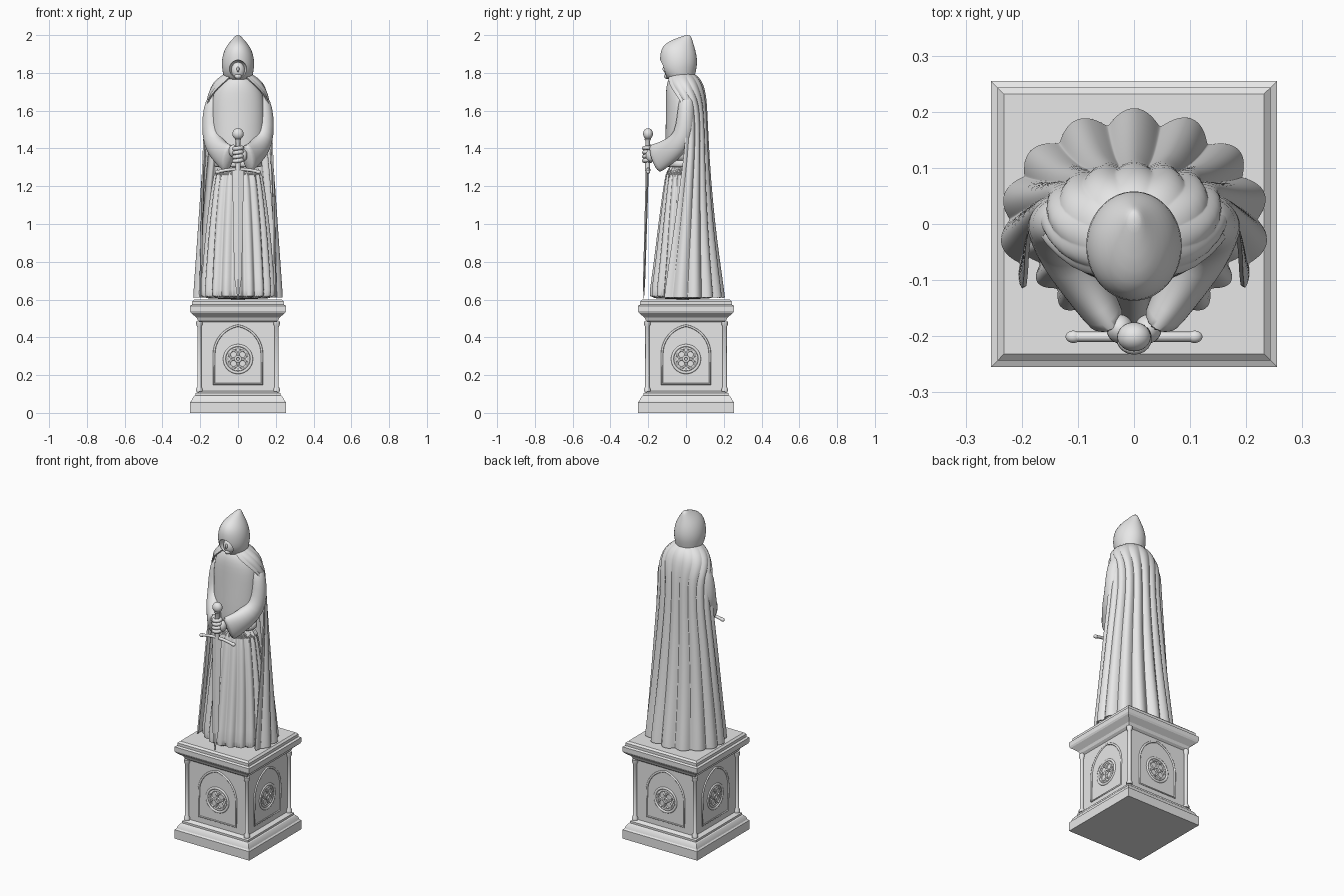
import bpy, math
from math import sin, cos, pi, radians
from mathutils import Vector, Matrix

if "Cube" in bpy.data.objects:
    bpy.data.objects.remove(bpy.data.objects["Cube"])

stone = bpy.data.materials.new("pale_stone")
stone.use_nodes = True
GREY = (0.8, 0.8, 0.8, 1)
stone.diffuse_color = GREY
stone.node_tree.nodes["Principled BSDF"].inputs["Base Color"].default_value = GREY


def pick(ob):
    bpy.ops.object.select_all(action='DESELECT')
    ob.select_set(True)
    bpy.context.view_layer.objects.active = ob


def apply(ob, kind, **settings):
    mod = ob.modifiers.new(kind.lower(), kind)
    for key, value in settings.items():
        setattr(mod, key, value)
    pick(ob)
    bpy.ops.object.modifier_apply(modifier=mod.name)


def finish(ob, angle=50):
    ob.data.materials.clear()
    ob.data.materials.append(stone)
    pick(ob)
    bpy.ops.object.shade_smooth_by_angle(angle=radians(angle))
    return ob


def new_object(name, mesh):
    ob = bpy.data.objects.new(name, mesh)
    bpy.context.collection.objects.link(ob)
    return ob


def loft(name, rings, closed=True, sub=0, thick=0, angle=50):
    """Skin a list of rings that all have the same number of points."""
    n = len(rings[0])
    verts = [tuple(p) for ring in rings for p in ring]
    faces = [(r * n + i, r * n + (i + 1) % n, (r + 1) * n + (i + 1) % n, (r + 1) * n + i)
             for r in range(len(rings) - 1) for i in range(n if closed else n - 1)]
    if closed:
        faces += [tuple(reversed(range(n))), tuple(range(len(verts) - n, len(verts)))]
    mesh = bpy.data.meshes.new(name)
    mesh.from_pydata(verts, [], faces)
    ob = new_object(name, mesh)
    if sub:
        apply(ob, 'SUBSURF', levels=sub)
    if thick:
        apply(ob, 'SOLIDIFY', thickness=thick, offset=0)
    return finish(ob, angle)


def ellipse(z, rx, yc, ry, amp=0, n=24, x=0, folds=18):
    """Horizontal ring, with scalloped folds when amp is set."""
    ring = []
    for i in range(n):
        a = 2 * pi * i / n
        f = amp * (2 * abs(cos(folds * a / 2)) - 1.2)
        ring.append((x + (rx + f) * sin(a), yc - (ry + f) * cos(a), z))
    return [p for p in ring]


def square(h, z):
    return [(-h, -h, z), (h, -h, z), (h, h, z), (-h, h, z)]


def ball(name, loc, radii):
    bpy.ops.mesh.primitive_uv_sphere_add(segments=24, ring_count=14, location=loc)
    ob = bpy.context.object
    ob.name, ob.scale = name, radii
    bpy.ops.object.transform_apply(location=False, rotation=False)
    return finish(ob)


def tube(name, points, r, cyclic=True):
    curve = bpy.data.curves.new(name, 'CURVE')
    curve.dimensions, curve.bevel_depth, curve.bevel_resolution = '3D', r, 2
    curve.use_fill_caps = True
    line = curve.splines.new('POLY')
    line.points.add(len(points) - 1)
    for p, co in zip(line.points, points):
        p.co = (*co, 1)
    line.use_cyclic_u = cyclic
    temp = new_object(name + "_path", curve)
    bpy.context.view_layer.update()
    mesh = bpy.data.meshes.new_from_object(temp.evaluated_get(bpy.context.evaluated_depsgraph_get()))
    bpy.data.objects.remove(temp)
    return finish(new_object(name, mesh))


def cut(ob, cutter):
    apply(ob, 'BOOLEAN', operation='DIFFERENCE', object=cutter, solver='EXACT')
    bpy.data.objects.remove(cutter)
    finish(ob, 35)


# Pedestal mouldings
loft("plinth", [square(*p) for p in [(.255, 0), (.255, .055), (.247, .062), (.243, .075),
     (.232, .09), (.225, .093), (.225, .105), (.2, .115)]], angle=20)
loft("cornice", [square(*p) for p in [(.2, .48), (.213, .49), (.22, .505), (.25, .53),
     (.255, .54), (.255, .567), (.243, .573), (.243, .59), (.232, .6)]], angle=20)
body = loft("pedestal_body", [square(.2, .1), square(.2, .495)], angle=20)


# Gothic panels on the four sides
def arch(w, base, spring, rise, y):
    c = (rise * rise - w * w) / (2 * w)
    top = math.asin(rise / (w + c))
    right = [((w + c) * cos(top * i / 10) - c, y, spring + (w + c) * sin(top * i / 10)) for i in range(11)]
    left = [(-x, y, z) for x, _, z in reversed(right[:-1])]
    return [(-w, y, base), (w, y, base)] + right + left


def circle(cx, cz, r, y, n=28):
    return [(cx + r * cos(2 * pi * i / n), y, cz + r * sin(2 * pi * i / n)) for i in range(n)]


ROSE = .285
for k, side in enumerate(("front", "left", "back", "right")):
    turn = Matrix.Rotation(k * pi / 2, 4, 'Z')
    cutter = loft("panel_cutter", [arch(.12, .16, .31, .145, y) for y in (-.25, -.19)])
    cutter.data.transform(turn)
    cutter.hide_render = True
    bpy.context.view_layer.update()
    cut(body, cutter)
    parts = [tube(side + "_arch_frame", arch(.127, .153, .31, .152, -.2), .006),
             tube(side + "_arch_inner_frame", arch(.106, .174, .31, .127, -.19), .004),
             tube(side + "_rose_rim", circle(0, ROSE, .072, -.198), .008),
             tube(side + "_rose_inner_rim", circle(0, ROSE, .058, -.198), .006),
             tube(side + "_rose_centre", circle(0, ROSE, .014, -.2), .006)]
    for j in range(4):
        a = j * pi / 2 + pi / 4
        parts.append(tube(side + "_rose_petal", circle(.033 * cos(a), ROSE + .033 * sin(a), .021, -.2), .005))
    for part in parts:
        part.data.transform(turn)

# Corner colonnettes
for sx in (-1, 1):
    for sy in (-1, 1):
        loft("colonnette", [ellipse(z, r, sy * .205, r, n=14, x=sx * .205) for r, z in
             [(.018, .113), (.018, .127), (.011, .137), (.011, .455), (.017, .468), (.017, .485)]])

# Robe: skirt, belt and chest
loft("robe_skirt", [ellipse(*row, n=144) for row in [
    (.6, .192, -.018, .168, .012), (.63, .192, -.018, .168, .012), (.8, .18, -.015, .147, .01),
    (1.0, .164, -.015, .126, .008), (1.2, .138, -.015, .1, .005), (1.33, .12, -.015, .085, .002)]], sub=1)
loft("belt", [ellipse(*row) for row in [(1.3, .122, -.015, .088), (1.305, .129, -.015, .094),
     (1.335, .128, -.015, .093), (1.34, .12, -.015, .086)]], sub=1)
loft("robe_chest", [ellipse(*row, n=32) for row in [
    (1.325, .118, -.015, .084), (1.35, .132, -.015, .092), (1.42, .14, -.015, .095),
    (1.55, .142, -.015, .092), (1.66, .14, -.015, .092), (1.72, .12, -.018, .088),
    (1.76, .085, -.025, .072), (1.79, .055, -.03, .05)]], sub=1)


# Open cloak falling in folds from the shoulders
def cloak_ring(z, rx, yc, ry, spread, amp, n=132):
    ring = []
    for i in range(n + 1):
        t = 2 * i / n - 1
        a = radians(spread) * t
        f = amp * (2 * abs(cos(5 * pi * t)) - 1.2) * (1 + .25 * sin(4 * t + 1))
        ring.append(((rx + f) * sin(a), yc + (ry + f) * cos(a), z))
    return ring


loft("cloak", [cloak_ring(*row) for row in [
    (.61, .228, 0, .19, 125, .013), (.66, .225, 0, .184, 124, .013), (.82, .213, 0, .163, 120, .011),
    (1.0, .201, 0, .142, 113, .009), (1.25, .187, 0, .12, 102, .007), (1.45, .176, 0, .11, 90, .006),
    (1.6, .168, 0, .104, 92, .005), (1.66, .163, 0, .101, 108, .004), (1.72, .146, -.008, .1, 134, .003),
    (1.76, .115, -.014, .089, 149, .002), (1.785, .08, -.02, .073, 155, .001),
    (1.8, .055, -.025, .05, 155, 0)]], closed=False, sub=1, thick=.008, angle=60)

# Hood with face opening, and the face within
hood = loft("hood", [ellipse(z, rx, (f + b) / 2, (b - f) / 2, n=28) for z, rx, f, b in [
    (1.755, .062, -.085, .04), (1.775, .075, -.105, .045), (1.81, .083, -.132, .053),
    (1.85, .088, -.138, .061), (1.9, .081, -.138, .056), (1.94, .063, -.126, .044),
    (1.97, .038, -.088, .035), (1.99, .019, -.03, .028), (2.0, .01, -.004, .02)]], sub=1)
cut(hood, ball("face_cutter", (0, -.13, 1.818), (.047, .065, .05)))
ball("face", (0, -.078, 1.812), (.037, .036, .047))
ball("nose", (0, -.113, 1.82), (.007, .011, .015))
ball("chin", (0, -.1, 1.782), (.018, .016, .014))

# Sleeves and hands
ARM = [((.118, .005, 1.685), .02, .025), ((.128, .003, 1.66), .045, .042), ((.143, 0, 1.57), .048, .047),
       ((.14, -.01, 1.47), .05, .055), ((.122, -.05, 1.415), .05, .064), ((.09, -.105, 1.375), .043, .068),
       ((.058, -.155, 1.35), .036, .078), ((.047, -.172, 1.342), .033, .08)]
for s, side in ((1, "left"), (-1, "right")):
    normal = Vector((.87 * s, -.5, 0))
    rings = []
    for i, (p, a, b) in enumerate(ARM):
        mirror = lambda q: Vector((q[0] * s, q[1], q[2]))
        ahead = mirror(ARM[min(i + 1, len(ARM) - 1)][0])
        along = (ahead - mirror(ARM[max(i - 1, 0)][0])).normalized()
        across = along.cross(normal).normalized() * s
        rings.append([mirror(p) + normal * a * cos(t) + across * b * sin(t) * s
                      for t in (2 * pi * j * s / 20 for j in range(20))])
    loft(side + "_sleeve", rings, sub=1)
    ball(side + "_hand", (.025 * s, -.187, 1.375 - .012 * s), (.024, .026, .033))
for z in (1.335, 1.357, 1.379, 1.401):
    tube("fingers", [(.021 * cos(a), -.204 + .018 * sin(a), z + .003 * cos(a))
                     for a in (2 * pi * i / 20 for i in range(20))], .011)

# Sword resting point down
loft("sword_blade", [[(-w, y, z), (0, y - t, z), (w, y, z), (0, y + t, z)] for z, y, w, t in
     [(.605, -.224, .003, .002), (.72, -.221, .02, .006), (1.285, -.205, .031, .008)]], angle=20)
loft("sword_grip", [ellipse(z, r, -.203, r, n=16) for z, r in
     [(1.28, .014), (1.36, .012), (1.44, .012), (1.45, .018), (1.455, .012)]])
ball("sword_pommel", (0, -.201, 1.477), (.03, .026, .03))
tube("sword_guard", [(x * .0115, -.201, 1.29 - .00016 * x * x) for x in range(-9, 10)], .009, False)
for s in (-1, 1):
    ball("guard_tip", (s * .108, -.201, 1.276), (.014, .011, .011))
